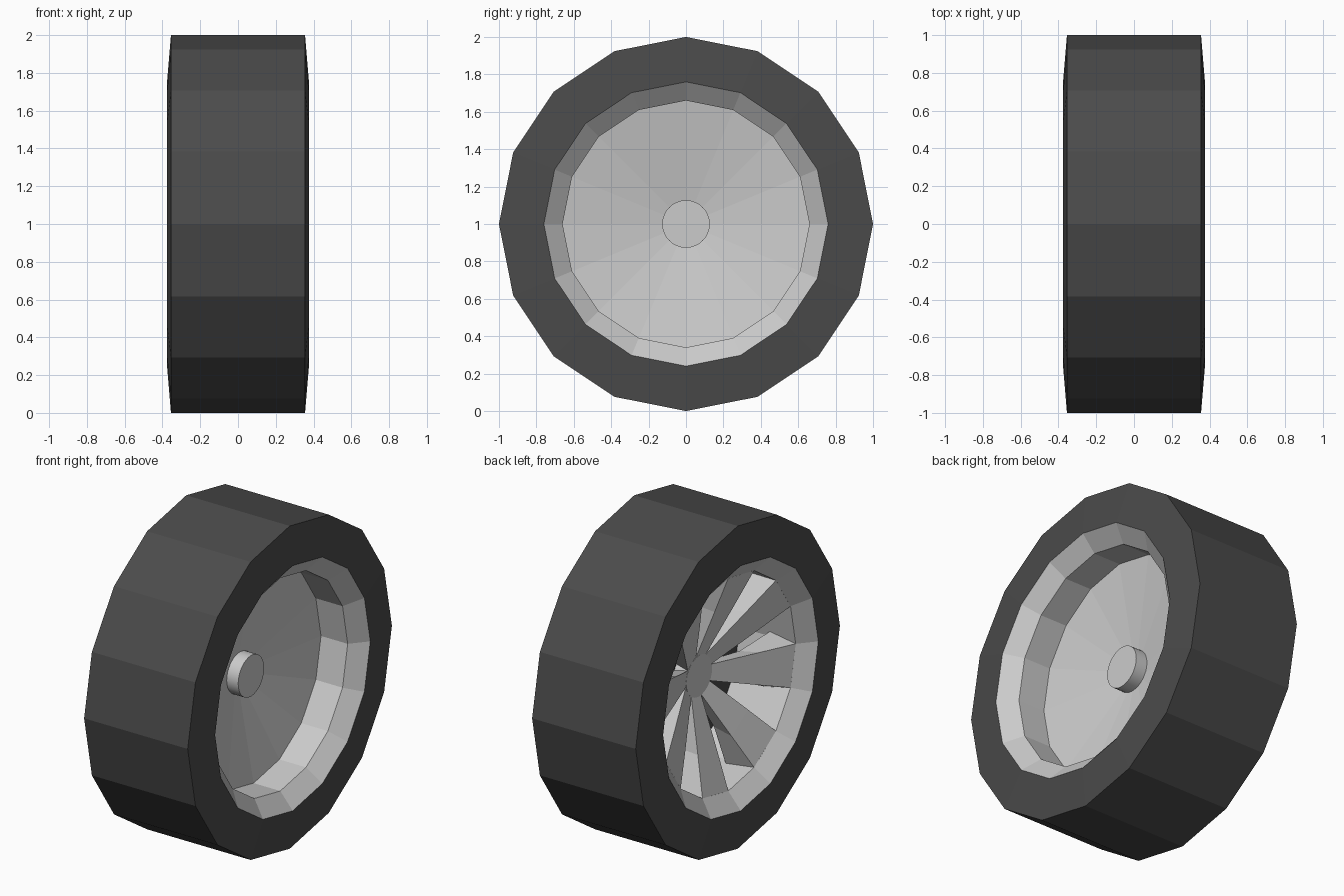
import bpy, bmesh, math
from mathutils import Matrix, Vector

if "Cube" in bpy.data.objects:
    bpy.data.objects.remove(bpy.data.objects["Cube"])

CZ = 1.0      # axle height
SIDES = 16


def material(name, v):
    m = bpy.data.materials.new(name)
    m.diffuse_color = (v, v, v, 1)
    m.use_nodes = True
    m.node_tree.nodes["Principled BSDF"].inputs["Base Color"].default_value = m.diffuse_color
    return m


rubber = material("rubber", 0.07)


def finish(bm, name, mat=None):
    bmesh.ops.remove_doubles(bm, verts=bm.verts, dist=1e-5)
    bm.normal_update()
    me = bpy.data.meshes.new(name)
    bm.to_mesh(me)
    bm.free()
    ob = bpy.data.objects.new(name, me)
    ob.location.z = CZ
    bpy.context.collection.objects.link(ob)
    if mat:
        me.materials.append(mat)
    return ob


def lathe(name, profile, sides=SIDES, mat=None):
    """Spin (x, radius) points around the x axis; profile keeps the outside on its left."""
    bm = bmesh.new()
    rings = []
    for x, r in profile:
        rings.append([bm.verts.new((x, r * math.cos(2 * math.pi * i / sides),
                                    r * math.sin(2 * math.pi * i / sides)))
                      for i in range(sides)])
    for a, b in zip(rings, rings[1:]):
        for i in range(sides):
            j = (i + 1) % sides
            bm.faces.new((a[i], b[i], b[j], a[j]))
    bmesh.ops.remove_doubles(bm, verts=bm.verts, dist=1e-5)
    for f in bm.faces:
        f.normal_update()
    return finish(bm, name, mat)


# tyre: tread and slightly sloped sidewalls
lathe("tire", [(-0.375, 0.76), (-0.355, 1), (0.355, 1), (0.375, 0.76)][::-1], mat=rubber)

# rim: both lips, barrel walls, and the dished plate on the right side
lathe("rim_right_dish", [(0.375, 0.76), (0.29, 0.66), (0.107, 0.66), (0.01, 0.12)][::-1])
lathe("rim_left_barrel", [(-0.375, 0.76), (-0.29, 0.66), (0.10, 0.66)])
# dark backing seen through the spoke gaps
lathe("dish_backing", [(0.095, 0.66), (-0.002, 0.12)], mat=rubber)

# hub
bm = bmesh.new()
bmesh.ops.create_cone(bm, cap_ends=True, segments=32, radius1=0.127, radius2=0.127,
                      depth=0.18, matrix=Matrix.Rotation(math.pi / 2, 4, 'Y'))
hub = finish(bm, "hub")
for p in hub.data.polygons:
    p.use_smooth = len(p.vertices) == 4
hub.data.set_sharp_from_angle(angle=math.radians(30))

# spokes: eight wedges, each joining one of every two rim facets to the hub
# station: radius, front x, front half width, back x, back half width
STATIONS = [(0.115, -0.085, 0.048, 0.0, 0.03),
            (0.42, -0.204, 0.095, -0.07, 0.07),
            (0.647, -0.29, 0.129, -0.12, 0.165)]
bm = bmesh.new()
for k in range(8):
    rot = Matrix.Rotation(math.radians(11.25 + 45 * k), 3, 'X')
    secs = []
    for r, xf, wf, xb, wb in STATIONS:
        pts = [(xf, r, -wf), (xf, r, wf), (xb, r, wb), (xb, r, -wb)]
        secs.append([bm.verts.new(rot @ Vector(p)) for p in pts])
    for a, b in zip(secs, secs[1:]):
        for i in range(4):
            j = (i + 1) % 4
            bm.faces.new((a[i], a[j], b[j], b[i]))
bmesh.ops.recalc_face_normals(bm, faces=bm.faces)
finish(bm, "spokes")
